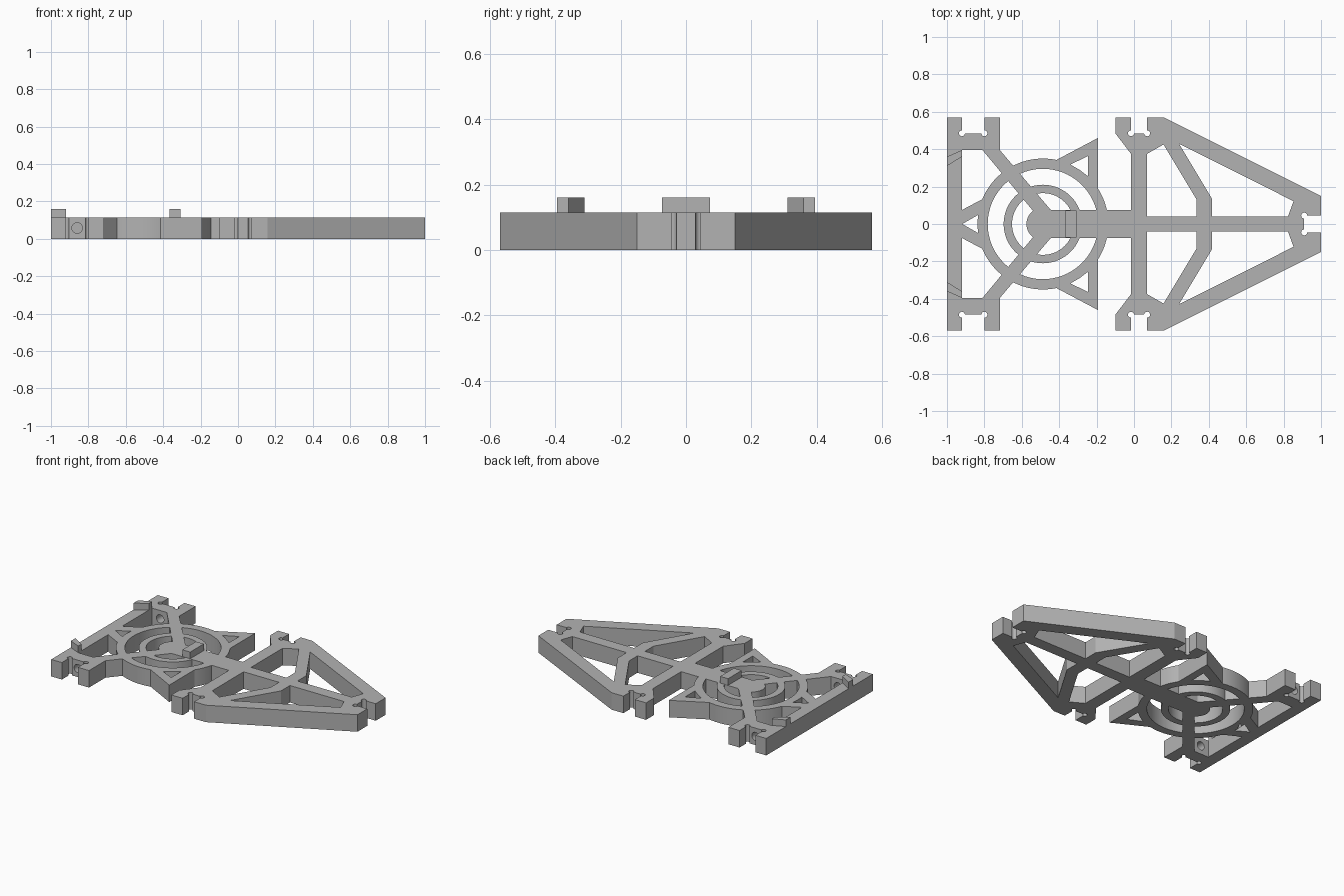
import bpy, bmesh, math

THICK = 0.115          # plate thickness
TOP = 0.16             # top of raised lugs
CX = -0.487            # ring centre on the x axis

if "Cube" in bpy.data.objects:
    bpy.data.objects.remove(bpy.data.objects["Cube"])

grey = bpy.data.materials.new("light_grey")
grey.use_nodes = True
COLOUR = (0.45, 0.45, 0.45, 1)
grey.diffuse_color = COLOUR
grey.node_tree.nodes["Principled BSDF"].inputs["Base Color"].default_value = COLOUR


def prism(name, points, z0=0.0, z1=THICK):
    """Extrude a flat outline from z0 to z1."""
    bm = bmesh.new()
    face = bm.faces.new([bm.verts.new((x, y, z0)) for x, y in points])
    out = bmesh.ops.extrude_face_region(bm, geom=[face])
    verts = [g for g in out["geom"] if isinstance(g, bmesh.types.BMVert)]
    bmesh.ops.translate(bm, verts=verts, vec=(0, 0, z1 - z0))
    bmesh.ops.recalc_face_normals(bm, faces=bm.faces)
    mesh = bpy.data.meshes.new(name)
    bm.to_mesh(mesh)
    bm.free()
    mesh.materials.append(grey)
    obj = bpy.data.objects.new(name, mesh)
    bpy.context.collection.objects.link(obj)
    return obj


def mirrored(half):
    return half + [(x, -y) for x, y in reversed(half)]


def flip(points):
    return [(x, -y) for x, y in points]


def circle(x, y, r, n=64):
    return [(x + r * math.cos(2 * math.pi * i / n),
             y + r * math.sin(2 * math.pi * i / n)) for i in range(n)]


def combine(target, others, operation):
    """Boolean each object into the target, then discard it."""
    for other in others:
        mod = target.modifiers.new("join", "BOOLEAN")
        mod.operation, mod.solver, mod.object = operation, "EXACT", other
        graph = bpy.context.evaluated_depsgraph_get()
        mesh = bpy.data.meshes.new_from_object(target.evaluated_get(graph))
        target.modifiers.clear()
        target.data = mesh
        bpy.data.objects.remove(other)


def hole(points):
    return prism("cutter", points, -0.1, 0.3)


def both(points):
    return [hole(points), hole(flip(points))]


# Tapered frame with slotted corners and a slotted tip
tapered_frame = prism("tapered_frame", mirrored([
    (0.91, 0.045), (1, 0.045), (1, 0.15), (0.158, 0.57), (0.07, 0.57),
    (0.07, 0.485), (-0.016, 0.485), (-0.016, 0.57), (-0.1, 0.57),
    (-0.1, 0.485), (-0.016, 0.375)]))
cuts = both([(0.07, 0.04), (0.07, 0.375), (0.158, 0.425), (0.335, 0.13), (0.335, 0.04)])
cuts += both([(0.417, 0.04), (0.417, 0.135), (0.24, 0.43), (0.853, 0.122), (0.823, 0.04)])

# Relief circles in the slot corners
for x, y in ((0.07, 0.485), (-0.016, 0.485), (0.91, 0.045)):
    cuts += both(circle(x, y, 0.016, 24))
combine(tapered_frame, cuts, "DIFFERENCE")

# Straight end bracket with two slotted blocks
body = prism("bracket_and_rings", mirrored([
    (-1, 0.57), (-0.92, 0.57), (-0.92, 0.485), (-0.8, 0.485), (-0.8, 0.57),
    (-0.717, 0.57), (-0.717, 0.395), (-0.92, 0.395)]))
cuts = []
for x in (-0.92, -0.8):
    cuts += both(circle(x, 0.485, 0.016, 24))
combine(body, cuts, "DIFFERENCE")

# Triangular web around the outer ring
web = prism("web", mirrored([(-0.193, 0.46), (-0.95, 0.059)]))
combine(web, [prism("outer_ring", circle(CX, 0, 0.35, 96))], "UNION")
cuts = both([(-0.246, 0.363), (-0.246, 0.255), (-0.29, 0.289), (-0.34, 0.318)])
cuts += [hole([(-0.918, 0), (-0.834, 0.048), (-0.837, 0), (-0.834, -0.048)]),
         hole(circle(CX, 0, 0.295, 96))]
combine(web, cuts, "DIFFERENCE")

# Inner ring
inner_ring = prism("inner_ring", circle(CX, 0, 0.21))
combine(inner_ring, [hole(circle(CX, 0, 0.165))], "DIFFERENCE")

# Hub, diagonal arms and the beam to the tapered frame
arm = [(-0.717, 0.42), (-0.717, 0.395), (-0.445, 0.075), (-0.445, -0.01),
       (-0.473, -0.01), (-0.81, 0.395), (-0.81, 0.42)]
hub = prism("hub", circle(CX, 0, 0.088))
spokes = [prism("arm", arm), prism("arm", flip(arm)),
          prism("beam", mirrored([(CX, 0.075), (0.02, 0.075)]))]
combine(hub, spokes, "UNION")
combine(body, [web, inner_ring, hub, tapered_frame], "UNION")

# Screw holes through the two slotted blocks
for side in (-1, 1):
    drill = prism("drill", circle(0, 0, 0.028, 32), -0.075, 0.075)
    drill.rotation_euler.x = math.pi / 2
    drill.location = (-0.86, side * 0.44, 0.058)
    combine(body, [drill], "DIFFERENCE")
body.name = "frame_plate"

# Raised lugs
lug = [(-1, 0.31), (-0.92, 0.36), (-0.92, 0.395), (-1, 0.36)]
parts = [body,
         prism("left_lug", lug, THICK - 0.02, TOP),
         prism("right_lug", flip(lug), THICK - 0.02, TOP),
         prism("centre_lug", mirrored([(-0.366, 0.073), (-0.307, 0.073)]), THICK - 0.02, TOP)]

# Smooth the curved walls, keep the corners sharp
bpy.ops.object.select_all(action="DESELECT")
for obj in parts:
    obj.select_set(True)
bpy.context.view_layer.objects.active = body
bpy.ops.object.shade_smooth_by_angle(angle=math.radians(25))
